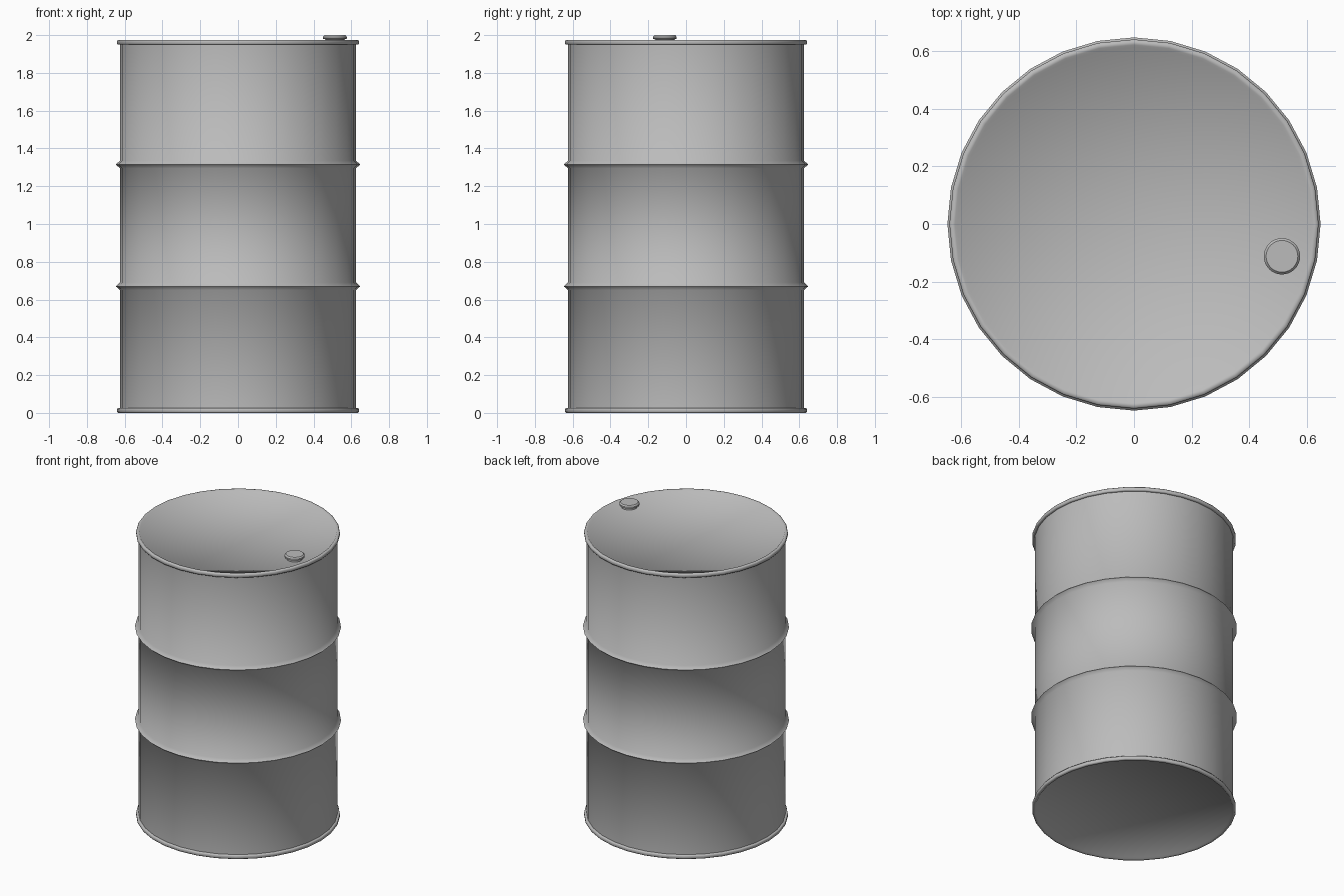
import bpy, bmesh, math
from mathutils import Matrix

cube = bpy.data.objects.get("Cube")
if cube:
    bpy.data.objects.remove(cube, do_unlink=True)

# Single painted steel colour
steel = bpy.data.materials.new("grey_steel")
steel.use_nodes = True
grey = (0.5, 0.5, 0.5, 1)
steel.diffuse_color = grey
steel.node_tree.nodes["Principled BSDF"].inputs["Base Color"].default_value = grey


def lathe(name, profile, sides, location=(0, 0, 0), angle=60):
    """Turn a (radius, height) profile around z; ends on the axis are closed."""
    bm = bmesh.new()
    verts = [bm.verts.new((r, 0, z)) for r, z in profile]
    edges = [bm.edges.new(pair) for pair in zip(verts, verts[1:])]
    bmesh.ops.spin(bm, geom=verts + edges, cent=(0, 0, 0), axis=(0, 0, 1),
                   angle=math.tau, steps=sides, use_merge=True)
    bmesh.ops.remove_doubles(bm, verts=bm.verts, dist=1e-5)
    bmesh.ops.recalc_face_normals(bm, faces=bm.faces)
    mesh = bpy.data.meshes.new(name)
    bm.to_mesh(mesh)
    bm.free()
    mesh.materials.append(steel)
    obj = bpy.data.objects.new(name, mesh)
    obj.location = location
    bpy.context.collection.objects.link(obj)
    bpy.ops.object.select_all(action="DESELECT")
    obj.select_set(True)
    bpy.context.view_layer.objects.active = obj
    bpy.ops.object.shade_smooth_by_angle(angle=math.radians(angle))
    return obj


R, RIM, INNER = 0.625, 0.64, 0.613
SIDES = 32


def hoop(z):
    """Sharp rolling hoop pressed out of the wall."""
    return [(R, z - 0.02), (0.647, z), (R, z + 0.02)]


# Drum body: recessed base, bottom chime, wall with hoops, top chime, recessed lid
base = [(0, 0.01), (INNER, 0.01), (INNER + 0.008, 0), (RIM - 0.004, 0),
        (RIM, 0.006), (RIM, 0.02), (RIM - 0.004, 0.026), (R, 0.026)]
top = [(r, 1.975 - z) for r, z in reversed(base)]
lathe("drum_body", base + hoop(0.67) + hoop(1.315) + top, SIDES)

# Screw cap with neck and flange
cap = [(0, 0), (0.05, 0), (0.05, 0.012), (0.063, 0.016), (0.063, 0.026),
       (0.055, 0.035), (0, 0.035)]
lathe("bung_cap", cap, 32, (0.513, -0.112, 1.965), 40)
